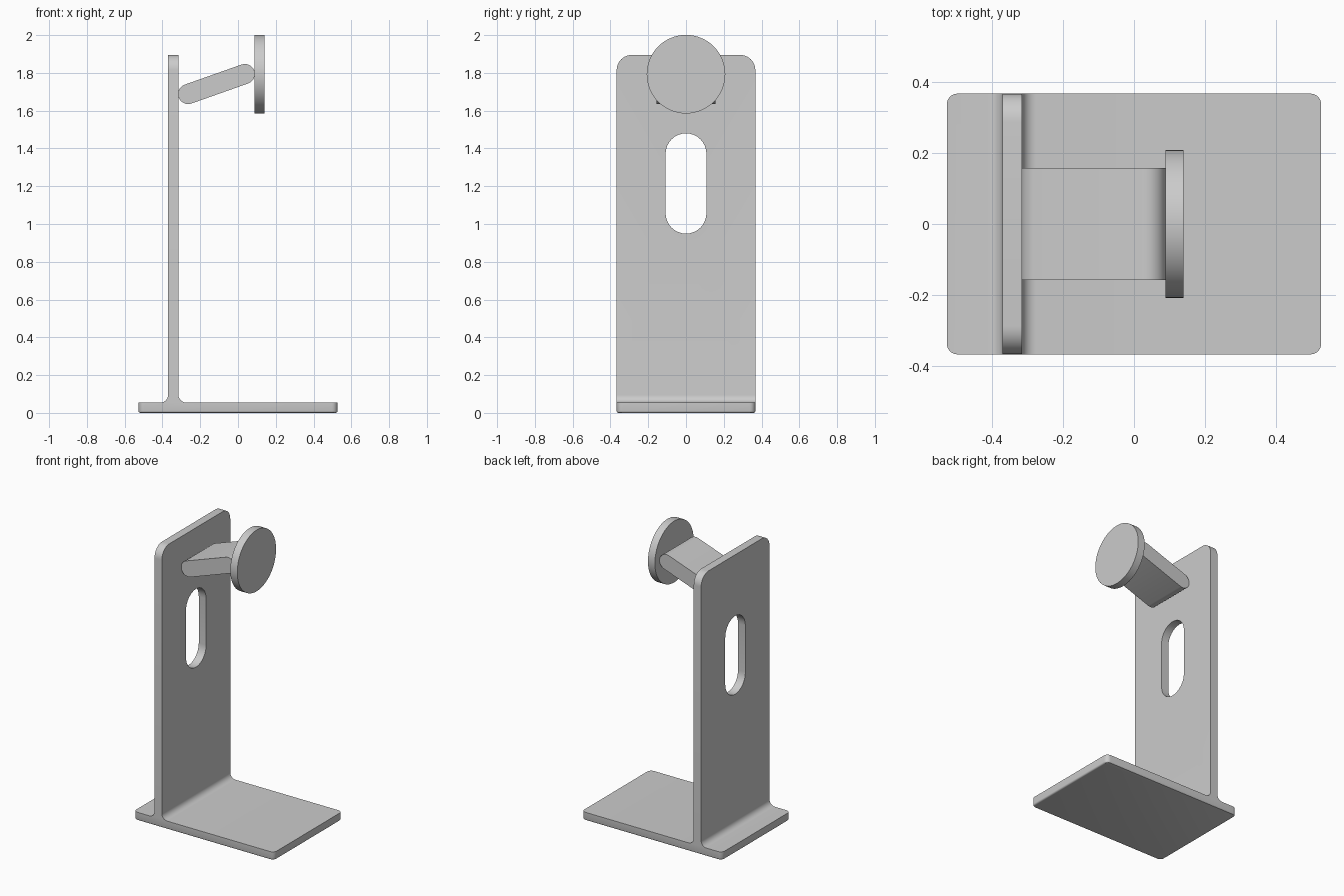
import bpy, bmesh
from math import sin, cos, pi, radians, atan2

if "Cube" in bpy.data.objects:
    bpy.data.objects.remove(bpy.data.objects["Cube"])


def arc(cx, cz, r, a0, a1, n):
    """Points on an arc, angles in degrees."""
    return [(cx + r * cos(radians(a0 + (a1 - a0) * i / n)),
             cz + r * sin(radians(a0 + (a1 - a0) * i / n))) for i in range(n + 1)]


def capsule(a, b, r, n=16):
    """Outline of a rounded bar running from a to b."""
    t = math_deg(atan2(b[1] - a[1], b[0] - a[0]))
    return arc(*b, r, t - 90, t + 90, n) + arc(*a, r, t + 90, t + 270, n)


def math_deg(a):
    return a * 180 / pi


def prism(name, pts, place, lo, hi, tweak=None):
    """Extrude a 2D outline from lo to hi; place maps (u, v, depth) to xyz."""
    bm = bmesh.new()
    rings = [[bm.verts.new(place(u, v, d)) for u, v in pts] for d in (lo, hi)]
    bm.faces.new(rings[0])
    bm.faces.new(rings[1][::-1])
    for i in range(len(pts)):
        j = (i + 1) % len(pts)
        bm.faces.new((rings[0][i], rings[1][i], rings[1][j], rings[0][j]))
    if tweak:
        tweak(bm)
    bmesh.ops.recalc_face_normals(bm, faces=bm.faces)
    me = bpy.data.meshes.new(name)
    bm.to_mesh(me)
    bm.free()
    ob = bpy.data.objects.new(name, me)
    bpy.context.collection.objects.link(ob)
    return ob


def smooth(ob):
    bpy.ops.object.select_all(action='DESELECT')
    bpy.context.view_layer.objects.active = ob
    ob.select_set(True)
    bpy.ops.object.shade_smooth_by_angle(angle=radians(30))


def along_y(u, v, d):
    return (u, d, v)


def along_x(u, v, d):
    return (d, u, v)


W, X, T, H = 0.367, 0.527, 0.055, 1.895    # half width, half length, thickness, height
P0, P1, F = -0.37, -0.315, 0.04            # upright back and front, fillet radius


def round_corners(bm):
    def bevel(test, r, seg):
        edges = [e for e in bm.edges if test(*[v.co for v in e.verts])]
        bmesh.ops.bevel(bm, geom=edges, offset=r, segments=seg, profile=0.5, affect='EDGES')
    # upright top corners, base corners, then the underside rim
    bevel(lambda a, b: min(a.z, b.z) > H - 1e-4 and abs(a.y - b.y) < 1e-4, 0.08, 10)
    bevel(lambda a, b: abs(a.z - b.z) > 0.03 and min(abs(a.x), abs(b.x)) > X - 1e-4, 0.03, 6)
    bevel(lambda a, b: max(a.z, b.z) < 1e-4, 0.01, 3)


# base and upright: filleted inverted-T section
section = ([(-X, 0), (X, 0), (X, T)]
           + arc(P1 + F, T + F, F, 270, 180, 8)
           + [(P1, H), (P0, H)]
           + arc(P0 - F, T + F, F, 0, -90, 8)
           + [(-X, T)])
stand = prism("stand_body", section, along_y, -W, W, round_corners)

# cable slot
cutter = prism("slot_cutter", capsule((0, 1.057), (0, 1.372), 0.108), along_x, -0.5, -0.2)
cutter.hide_render = True
mod = stand.modifiers.new("slot", 'BOOLEAN')
mod.operation = 'DIFFERENCE'
mod.solver = 'EXACT'
mod.object = cutter
bpy.context.view_layer.objects.active = stand
bpy.ops.object.modifier_apply(modifier=mod.name)
bpy.data.objects.remove(cutter)
smooth(stand)

# tilted support arm
arm = prism("support_arm", capsule((-0.264, 1.688), (0.036, 1.794), 0.053), along_y, -0.157, 0.157)
smooth(arm)

# round charging pad
pad = prism("charging_pad", arc(0, 1.793, 0.208, 0, 354.375, 63), along_x, 0.088, 0.14)
smooth(pad)
